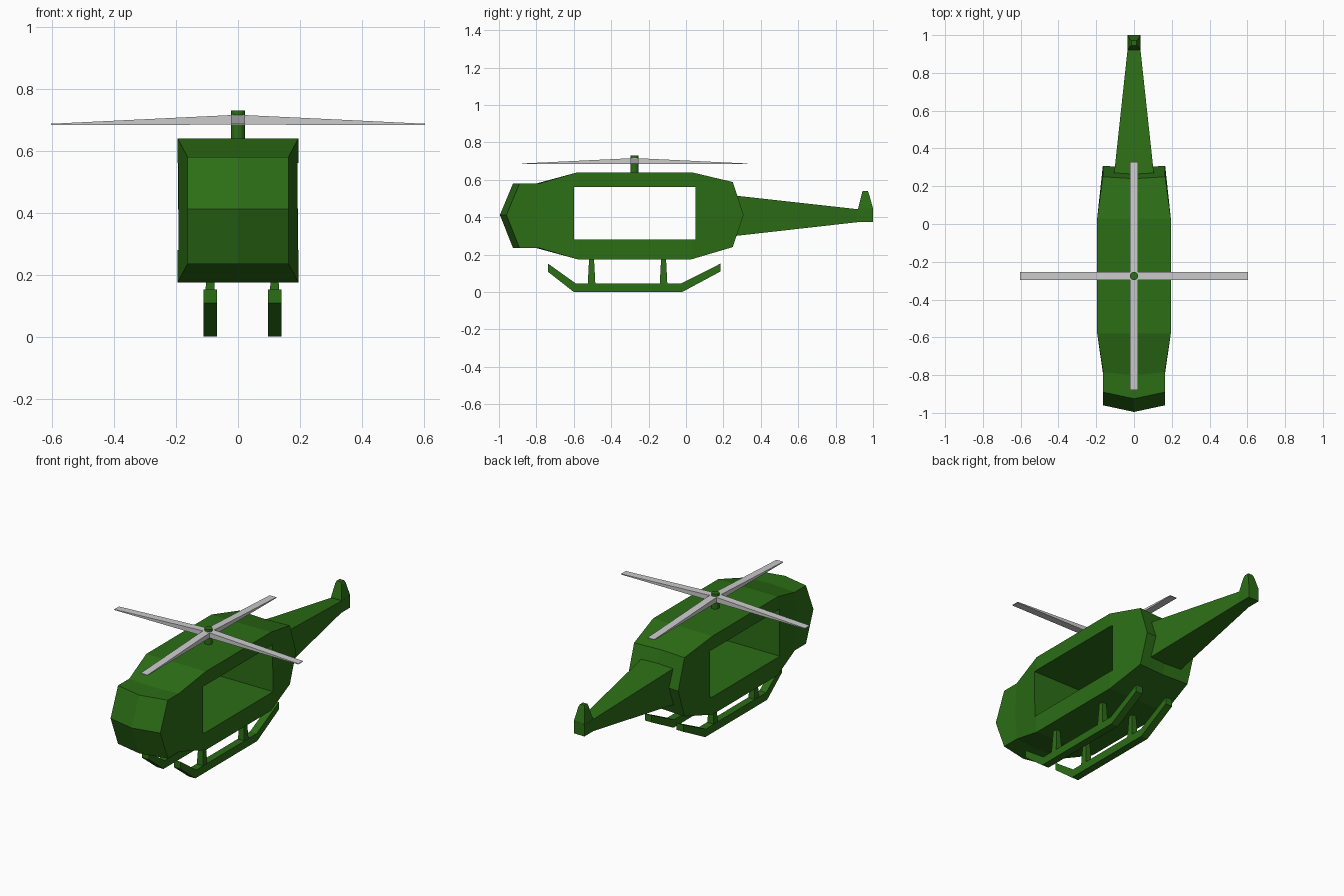
import bpy
import bmesh
from math import pi
from mathutils import Matrix

if "Cube" in bpy.data.objects:
    bpy.data.objects.remove(bpy.data.objects["Cube"])

green = bpy.data.materials.new("dark_green")
green.diffuse_color = (0.025, 0.155, 0.008, 1)
green.use_nodes = True
green.node_tree.nodes["Principled BSDF"].inputs["Base Color"].default_value = green.diffuse_color


def finish(name, bm, mat=None):
    bmesh.ops.recalc_face_normals(bm, faces=bm.faces[:])
    mesh = bpy.data.meshes.new(name)
    bm.to_mesh(mesh)
    bm.free()
    obj = bpy.data.objects.new(name, mesh)
    bpy.context.collection.objects.link(obj)
    if mat:
        mesh.materials.append(mat)
    return obj


def loft(bm, rings):
    """Skin matching rings of points; returns the vertex rings."""
    vr = [[bm.verts.new(p) for p in ring] for ring in rings]
    n = len(vr[0])
    for a, b in zip(vr, vr[1:]):
        for i in range(n):
            j = (i + 1) % n
            bm.faces.new((a[i], a[j], b[j], b[i]))
    return vr


def capped_loft(name, rings, mat=None):
    bm = bmesh.new()
    vr = loft(bm, rings)
    bm.faces.new(vr[0])
    bm.faces.new(vr[-1])
    return finish(name, bm, mat)


def rect_y(y, w, z0, z1):
    return [(-w, y, z0), (w, y, z0), (w, y, z1), (-w, y, z1)]


def rect_z(z, cx, cy, wx, wy):
    return [(cx - wx, cy - wy, z), (cx + wx, cy - wy, z),
            (cx + wx, cy + wy, z), (cx - wx, cy + wy, z)]


# Fuselage: half width, bottom, top, y of corners, y at mid height, centre bow
sections = [
    (0.163, 0.235, 0.580, -0.89, -0.96, -0.035),
    (0.163, 0.235, 0.580, -0.785, -0.80, -0.015),
    (0.195, 0.175, 0.640, -0.58, -0.58, 0),
    (0.195, 0.175, 0.640, 0.03, 0.03, 0),
    (0.165, 0.240, 0.588, 0.25, 0.308, -0.01),
]
MID = 0.412
rings = []
for w, zb, zt, ye, ym, bow in sections:
    rings.append([(-w, ye, zb), (0, ye + bow, zb), (w, ye, zb), (w, ym, MID),
                  (w, ye, zt), (0, ye + bow, zt), (-w, ye, zt), (-w, ym, MID)])
bm = bmesh.new()
vr = loft(bm, rings)
for ring, sec in ((vr[0], sections[0]), (vr[-1], sections[-1])):
    c = bm.verts.new((0, sec[4] + sec[5], MID))
    for i in (1, 3, 5, 7):
        bm.faces.new((c, ring[i], ring[(i + 1) % 8], ring[(i + 2) % 8]))
fuselage = finish("fuselage", bm, green)

# Cabin opening cut straight through both sides
cutter = capped_loft("cabin_cutter", [rect_y(-0.60, 0.4, 0.28, 0.56),
                                      rect_y(0.05, 0.4, 0.28, 0.56)], green)
cutter.hide_render = True
cutter.hide_viewport = True
cut = fuselage.modifiers.new("cabin_opening", 'BOOLEAN')
cut.operation = 'DIFFERENCE'
cut.solver = 'EXACT'
cut.object = cutter

# Tail boom and fin
capped_loft("tail_boom", [rect_y(0.24, 0.108, 0.297, 0.518),
                          rect_y(0.915, 0.035, 0.373, 0.443),
                          rect_y(1.0, 0.035, 0.373, 0.443)], green)
capped_loft("tail_fin", [rect_z(0.43, 0, 0.96, 0.035, 0.04),
                         rect_z(0.45, 0, 0.96, 0.034, 0.039),
                         rect_z(0.525, 0, 0.959, 0.021, 0.019),
                         rect_z(0.54, 0, 0.958, 0.014, 0.014)], green)

# Landing skids with two tapered struts each
skid_profile = [(-0.738, 0.152), (-0.738, 0.108), (-0.60, 0.0), (-0.02, 0.0),
                (0.185, 0.11), (0.185, 0.152), (-0.025, 0.046), (-0.59, 0.046)]
for side, cx in (("left", -0.09), ("right", 0.118)):
    capped_loft(side + "_skid",
                [[(cx + dx, y, z) for y, z in skid_profile]
                 for dx in (-0.022, 0.022)], green)
    for end, cy in (("front", -0.505), ("rear", -0.12)):
        capped_loft(f"{side}_{end}_strut",
                    [rect_z(0.03, cx, cy, 0.021, 0.021),
                     rect_z(0.20, cx, cy, 0.012, 0.012)], green)

# Rotor mast
ROTOR_Y = -0.275
bm = bmesh.new()
bmesh.ops.create_cone(bm, cap_ends=True, segments=12, radius1=0.022,
                      radius2=0.022, depth=0.13,
                      matrix=Matrix.Translation((0, ROTOR_Y, 0.664)))
finish("rotor_mast", bm, green)

# Four grey wedge blades, thick at the hub and thin at the tip
for k in range(4):
    blade = capped_loft(f"rotor_blade_{k + 1}",
                        [rect_y(0.0, 0.022, 0.684, 0.716),
                         rect_y(0.603, 0.022, 0.683, 0.687)])
    blade.location = (0, ROTOR_Y, 0)
    blade.rotation_euler.z = k * pi / 2
